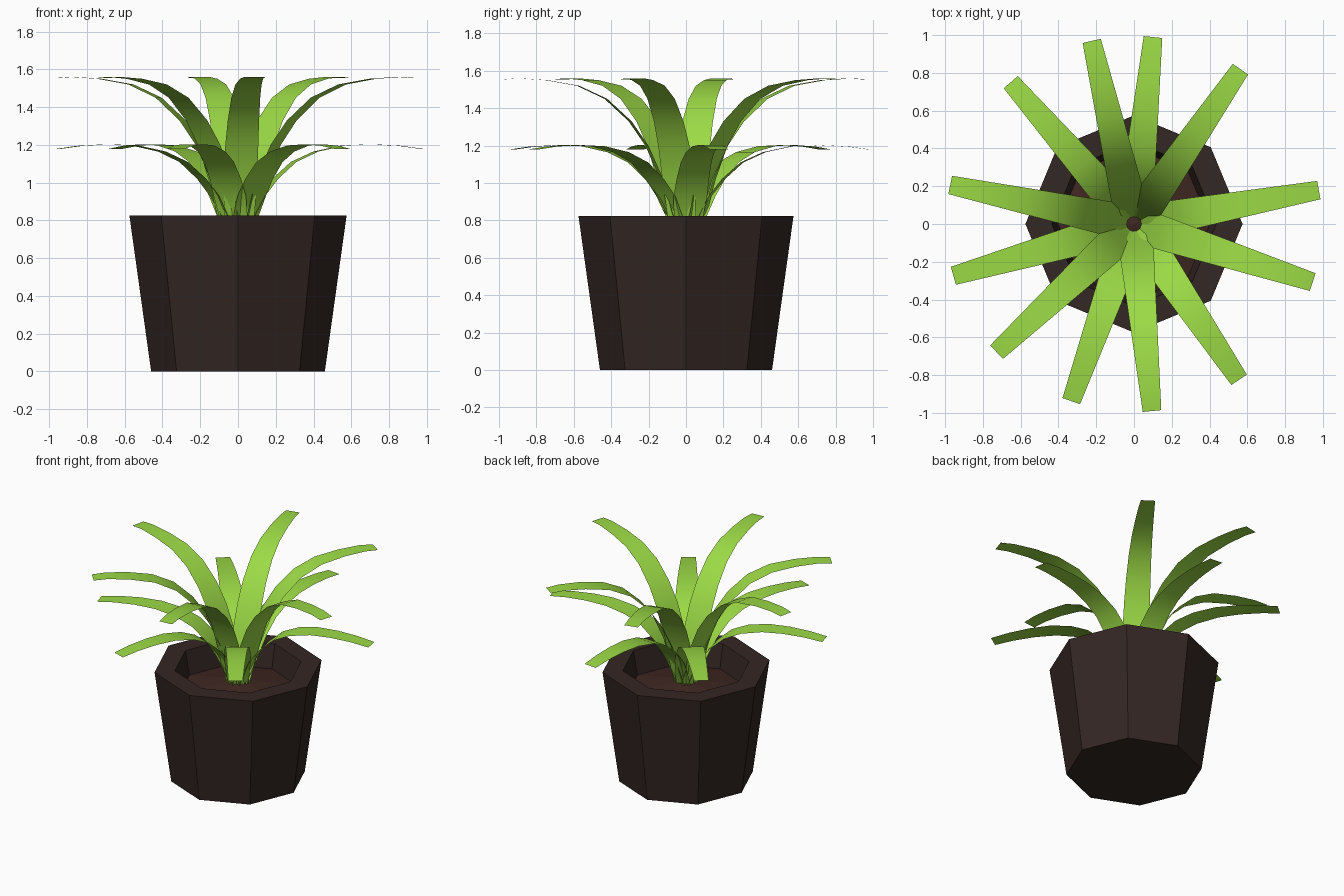
import bpy, math
from mathutils import Vector

if "Cube" in bpy.data.objects:
    bpy.data.objects.remove(bpy.data.objects["Cube"])


def material(name, rgb):
    m = bpy.data.materials.new(name)
    m.diffuse_color = (*rgb, 1)
    m.use_nodes = True
    m.node_tree.nodes["Principled BSDF"].inputs["Base Color"].default_value = m.diffuse_color
    return m


def add_mesh(name, verts, faces, mat, smooth=False):
    me = bpy.data.meshes.new(name)
    me.from_pydata(verts, [], faces)
    me.materials.append(mat)
    for p in me.polygons:
        p.use_smooth = smooth
    me.update()
    ob = bpy.data.objects.new(name, me)
    bpy.context.collection.objects.link(ob)
    return ob


def ring(r, z, n=8):
    return [(r * math.cos(2 * math.pi * i / n), r * math.sin(2 * math.pi * i / n), z)
            for i in range(n)]


green = material("leaf_green", (0.33, 0.70, 0.06))
brown = material("pot_brown", (0.034, 0.020, 0.017))
earth = material("soil_brown", (0.050, 0.020, 0.015))

# Octagonal pot: outer wall, flat rim, inner wall
profile = [(0.46, 0), (0.575, 0.825), (0.435, 0.825), (0.40, 0.64)]
verts = [v for r, z in profile for v in ring(r, z)]
faces = [tuple(reversed(range(8)))]
for k in range(len(profile) - 1):
    for i in range(8):
        j = (i + 1) % 8
        faces.append((k * 8 + i, k * 8 + j, k * 8 + 8 + j, k * 8 + 8 + i))
add_mesh("pot", verts, faces, brown)

# Soil, slightly raised in the middle
add_mesh("soil", ring(0.405, 0.65) + [(0, 0, 0.73)],
         [(i, (i + 1) % 8, 8) for i in range(8)], earth)

# Leaf side profiles: (distance from centre, height)
UPPER = [(0.03, 0.70), (0.08, 0.84), (0.13, 1.02), (0.21, 1.20), (0.30, 1.33),
         (0.43, 1.45), (0.58, 1.52), (0.75, 1.55), (0.90, 1.56), (0.995, 1.553)]
LOWER = [(0.03, 0.70), (0.08, 0.83), (0.13, 0.93), (0.20, 1.02), (0.30, 1.11),
         (0.42, 1.165), (0.57, 1.197), (0.72, 1.203), (0.87, 1.195), (0.995, 1.178)]


def leaf(name, angle, path):
    a = math.radians(angle)
    out = Vector((math.cos(a), math.sin(a), 0))
    side = Vector((-math.sin(a), math.cos(a), 0))
    verts, faces = [], []
    for r, z in path:
        # widest a little above the base, narrowing to the blunt tip
        half = min(0.065 + 0.2 * r, 0.098 - 0.049 * r)
        c = out * r + Vector((0, 0, z))
        verts += [c - side * half, c + side * half]
    for i in range(len(path) - 1):
        k = 2 * i
        faces.append((k, k + 2, k + 3, k + 1))
    add_mesh(name, verts, faces, green, True)


# Two tiers of six arching leaves
for i, ang in enumerate((55.5, 103, 168, -137, -84.5, -18)):
    leaf(f"upper_leaf_{i + 1}", ang, UPPER)
for i, ang in enumerate((84.2, 131, -164, -109.5, -56, 10.4)):
    leaf(f"lower_leaf_{i + 1}", ang, LOWER)
